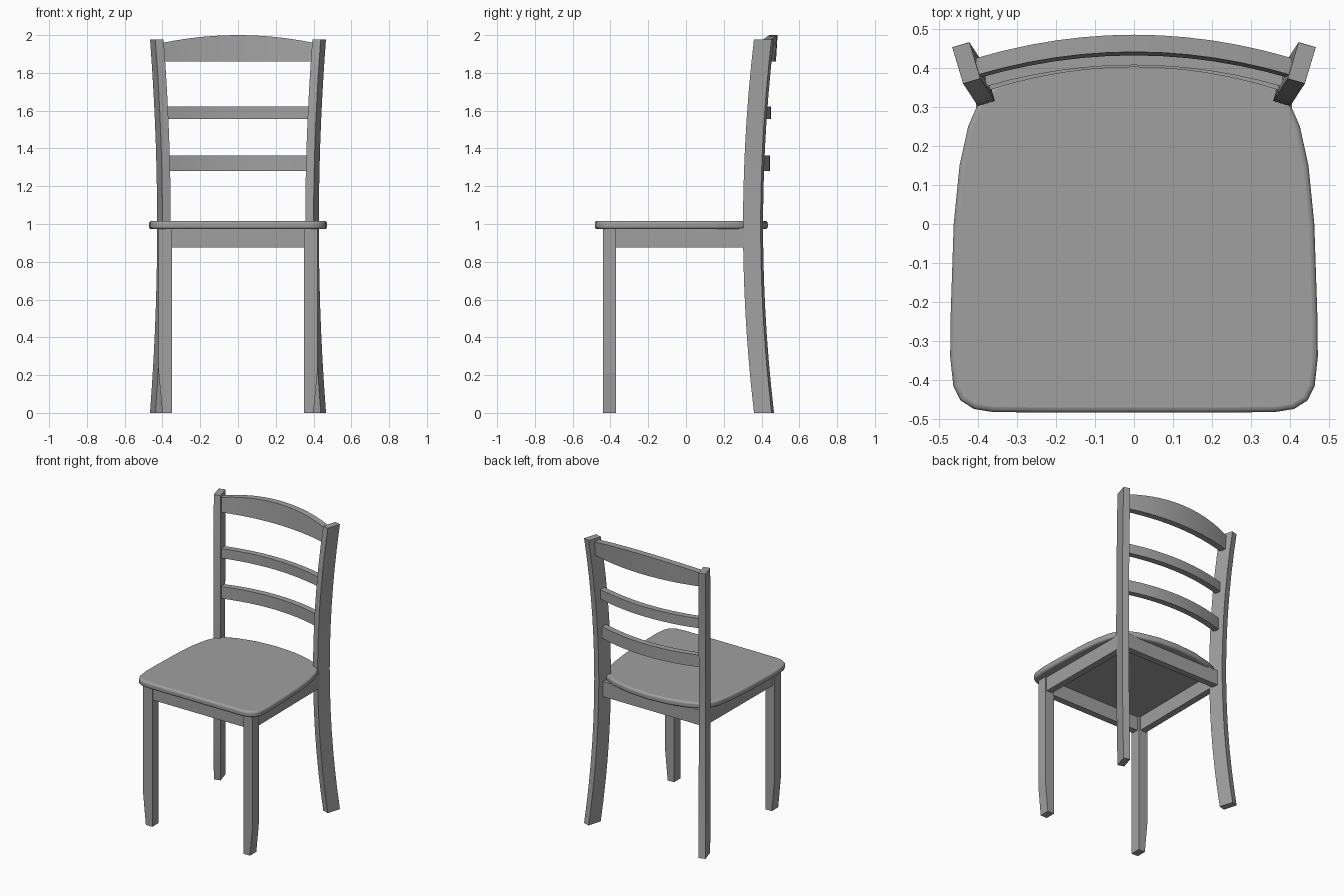
import bpy, bmesh, math
from mathutils import Vector

if "Cube" in bpy.data.objects:
    bpy.data.objects.remove(bpy.data.objects["Cube"])

wood = bpy.data.materials.new("grey wood")
wood.diffuse_color = (0.35, 0.35, 0.35, 1)
wood.use_nodes = True
wood.node_tree.nodes["Principled BSDF"].inputs["Base Color"].default_value = wood.diffuse_color


def loft(name, rings, mirror=False, bevel=0.0, smooth=True):
    """Skin a list of equal-length point rings and cap both ends."""
    bm = bmesh.new()
    rows = [[bm.verts.new(p) for p in ring] for ring in rings]
    n = len(rows[0])
    for a, b in zip(rows, rows[1:]):
        for i in range(n):
            j = (i + 1) % n
            bm.faces.new((a[i], a[j], b[j], b[i]))
    bm.faces.new(rows[0][::-1])
    bm.faces.new(rows[-1])
    bmesh.ops.recalc_face_normals(bm, faces=bm.faces)
    me = bpy.data.meshes.new(name)
    bm.to_mesh(me)
    bm.free()
    me.materials.append(wood)
    ob = bpy.data.objects.new(name, me)
    bpy.context.collection.objects.link(ob)
    if bevel:
        m = ob.modifiers.new("rounding", 'BEVEL')
        m.width, m.segments, m.limit_method = bevel, 3, 'ANGLE'
        m.angle_limit = math.radians(50)
    if mirror:
        m = ob.modifiers.new("mirror", 'MIRROR')
        m.use_mirror_merge = False
    if smooth:
        bpy.ops.object.select_all(action='DESELECT')
        ob.select_set(True)
        bpy.context.view_layer.objects.active = ob
        bpy.ops.object.shade_smooth_by_angle(angle=math.radians(35))
    return ob


def rect(x0, x1, y0, y1, z):
    return [(x0, y0, z), (x1, y0, z), (x1, y1, z), (x0, y1, z)]


# back legs: turned section swept along a backward and outward bow
section = [(0.400, 0.302), (0.428, 0.395), (0.384, 0.408), (0.356, 0.315)]
rings = []
for i in range(15):
    z = 1.977 * i / 14
    t = ((z - 0.99) / 0.99) ** 2
    rings.append([(x + 0.038 * t, y + 0.058 * t, z) for x, y in section])
loft("back_legs", rings, mirror=True)

# front legs with a foot tapered on the outer side
loft("front_legs", [rect(0.35, 0.40, -0.44, -0.37, 0),
                    rect(0.35, 0.42, -0.44, -0.37, 0.21),
                    rect(0.35, 0.42, -0.44, -0.37, 0.98)], mirror=True, smooth=False)

# aprons under the seat
loft("front_apron", [rect(-0.36, 0.36, -0.43, -0.385, z) for z in (0.875, 0.98)], smooth=False)
loft("back_apron", [rect(-0.37, 0.37, 0.335, 0.38, z) for z in (0.875, 0.98)], smooth=False)
loft("side_aprons", [[(0.365, -0.38, z), (0.41, -0.38, z), (0.405, 0.33, z), (0.36, 0.33, z)]
                     for z in (0.875, 0.98)], mirror=True, smooth=False)

# seat: half outline mirrored into a full loop, edges rounded
half = [(0, -0.483), (0.2, -0.483), (0.36, -0.482), (0.41, -0.474), (0.445, -0.452),
        (0.463, -0.415), (0.471, -0.34), (0.47, -0.24), (0.462, 0.0), (0.447, 0.15),
        (0.425, 0.25), (0.40, 0.308), (0.36, 0.355), (0.28, 0.39), (0.15, 0.422), (0, 0.433)]
outline = half + [(-x, y) for x, y in half[-2:0:-1]]
loft("seat", [[(x, y, z) for x, y in outline] for z in (0.973, 1.016)], bevel=0.013)


# curved back rails
def rail(name, half_w, y_mid, sag, thick, z0, z1, tilt=0.0, crown=0.0):
    rings = []
    for i in range(13):
        u = -1 + i / 6
        y = y_mid - sag * u * u
        top = z1 - crown * u * u
        rings.append([(half_w * u, y, z0), (half_w * u, y + thick, z0),
                      (half_w * u, y + thick + tilt, top), (half_w * u, y + tilt, top)])
    loft(name, rings)


rail("lower_rail", 0.375, 0.402, 0.06, 0.042, 1.28, 1.363)
rail("middle_rail", 0.38, 0.407, 0.055, 0.042, 1.555, 1.622)
rail("top_rail", 0.405, 0.432, 0.06, 0.044, 1.86, 2.0, tilt=0.009, crown=0.042)
